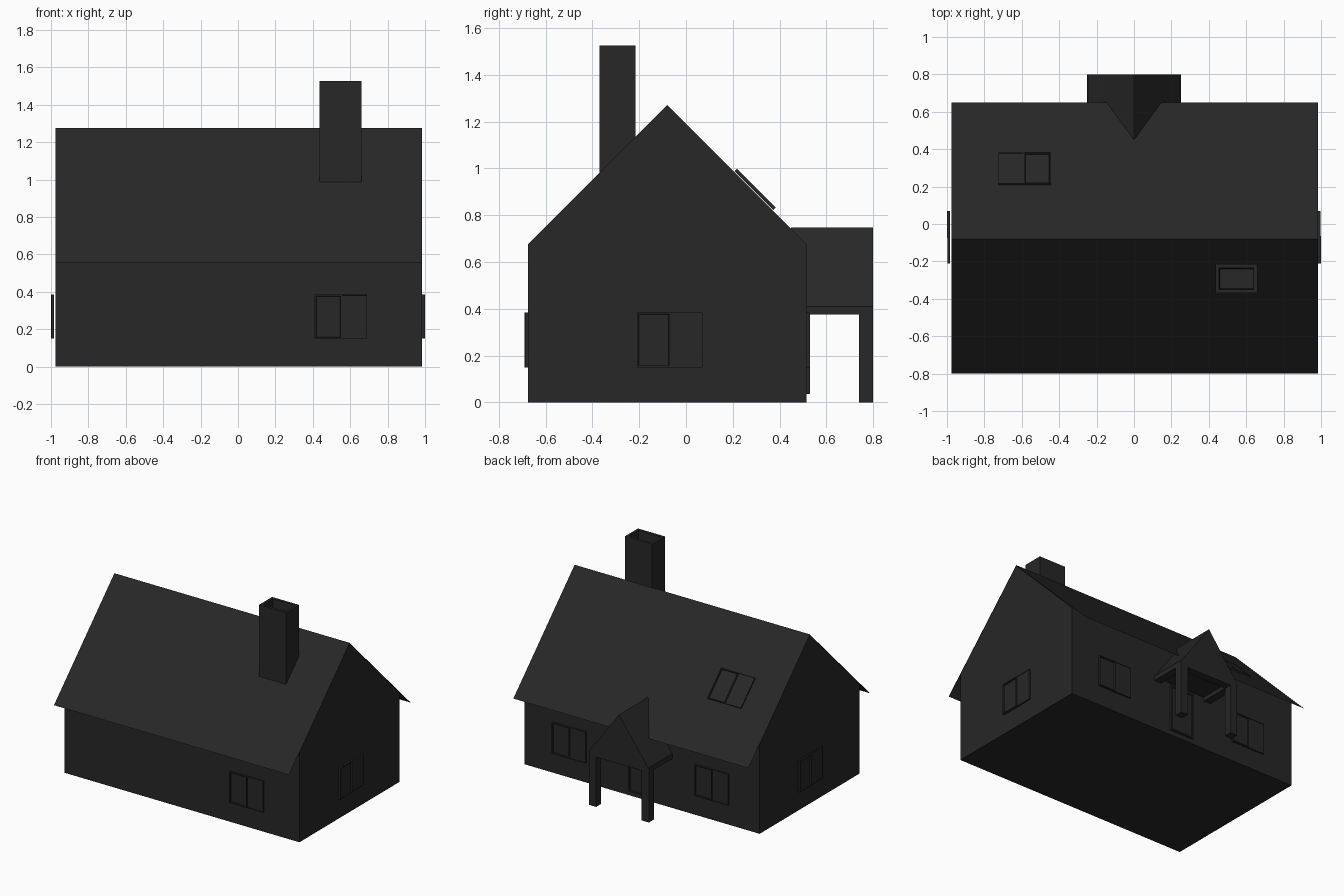
import bpy
import bmesh
from math import radians
from mathutils import Matrix, Vector

cube = bpy.data.objects.get("Cube")
if cube:
    bpy.data.objects.remove(cube)

# One dark charcoal colour for the whole house
charcoal = bpy.data.materials.new("charcoal")
charcoal.use_nodes = True
shade = (0.02, 0.02, 0.02, 1)
charcoal.diffuse_color = shade
charcoal.node_tree.nodes["Principled BSDF"].inputs["Base Color"].default_value = shade


def finish(name, bm, matrix=None):
    bmesh.ops.recalc_face_normals(bm, faces=bm.faces)
    if matrix:
        bm.transform(matrix)
    mesh = bpy.data.meshes.new(name)
    bm.to_mesh(mesh)
    bm.free()
    mesh.materials.append(charcoal)
    obj = bpy.data.objects.new(name, mesh)
    bpy.context.collection.objects.link(obj)
    return obj


def box(name, low, high, inset=0, depth=0, matrix=None):
    """Box between two corners; the top face may be inset and sunk."""
    low, high = Vector(low), Vector(high)
    bm = bmesh.new()
    bmesh.ops.create_cube(bm, size=1)
    bmesh.ops.scale(bm, vec=high - low, verts=bm.verts)
    bmesh.ops.translate(bm, vec=(low + high) / 2, verts=bm.verts)
    if inset:
        bm.normal_update()
        top = max(bm.faces, key=lambda f: f.calc_center_median().z)
        bmesh.ops.inset_individual(bm, faces=[top], thickness=inset)
        ring = bmesh.ops.inset_individual(bm, faces=[top], thickness=inset / 4)
        bmesh.ops.translate(bm, vec=(0, 0, -depth), verts=top.verts)
    return finish(name, bm, matrix)


def prism(name, profile, direction):
    """Extrude a closed profile along a direction."""
    bm = bmesh.new()
    face = bm.faces.new([bm.verts.new(p) for p in profile])
    new = bmesh.ops.extrude_face_region(bm, geom=[face], use_keep_orig=True)["geom"]
    bmesh.ops.translate(bm, vec=direction,
                        verts=[g for g in new if isinstance(g, bmesh.types.BMVert)])
    return finish(name, bm)


def window(name, centre, turn, tilt=90, width=0.28, height=0.235):
    """Two-sash window whose local z points out of the wall."""
    place = (Matrix.Translation(centre) @ Matrix.Rotation(radians(turn), 4, "Z")
             @ Matrix.Rotation(radians(tilt), 4, "X"))
    w, h = width / 2, height / 2
    box(name + "_framed_sash", (-w, -h, 0), (0.005, h, 0.015), 0.01, 0.01, place)
    box(name + "_plain_sash", (0.005, -h, 0), (w, h, 0.012), 0.004, 0.002, place)


# Walls with gable ends
LEFT, RIGHT, FRONT, BACK, RIDGE = -0.975, 0.985, -0.675, 0.515, -0.08
prism("walls", [(LEFT, FRONT, 0), (LEFT, BACK, 0), (LEFT, BACK, 0.677),
                (LEFT, RIDGE, 1.272), (LEFT, FRONT, 0.677)], (RIGHT - LEFT, 0, 0))

# Thin roof sheet with overhanging eaves
bm = bmesh.new()
rows = [[bm.verts.new((x, y, z)) for x in (LEFT, RIGHT)]
        for y, z in ((-0.8, 0.557), (RIDGE, 1.277), (0.65, 0.547))]
for a, b in zip(rows, rows[1:]):
    bm.faces.new((a[0], a[1], b[1], b[0]))
finish("roof", bm)

# Chimney with a sunken flue
box("chimney", (0.435, -0.37, 0.9), (0.66, -0.215, 1.527), 0.028, 0.1)

# Windows on all four walls and a skylight in the back slope
window("front_window", (0.55, FRONT, 0.267), 0)
window("back_left_window", (0.61, BACK, 0.267), 180)
window("back_right_window", (-0.58, BACK, 0.267), 180)
window("left_side_window", (RIGHT, -0.07, 0.267), 90)
window("right_side_window", (-0.985, -0.07, 0.267), -90)
window("skylight", (-0.585, 0.29, 0.905), 180, 45, 0.28, 0.235)

# Back door
door_place = Matrix.Translation((0.01, BACK, 0.21)) @ Matrix.Rotation(radians(180), 4, "Z") \
    @ Matrix.Rotation(radians(90), 4, "X")
box("door", (-0.1, -0.175, 0), (0.1, 0.175, 0.015), 0.015, 0.008, door_place)

# Porch: gabled roof, beams and posts
prism("porch_roof", [(-0.25, 0.45, 0.405), (0.25, 0.45, 0.405), (0, 0.45, 0.747)],
      (0, 0.35, 0))
box("porch_front_beam", (-0.25, 0.74, 0.375), (0.25, 0.8, 0.41))
for side, x in (("right", -0.22), ("left", 0.22)):
    box(side + "_porch_beam", (x - 0.03, BACK, 0.375), (x + 0.03, 0.74, 0.41))
    box(side + "_porch_post", (x - 0.03, 0.74, 0), (x + 0.03, 0.8, 0.375))
